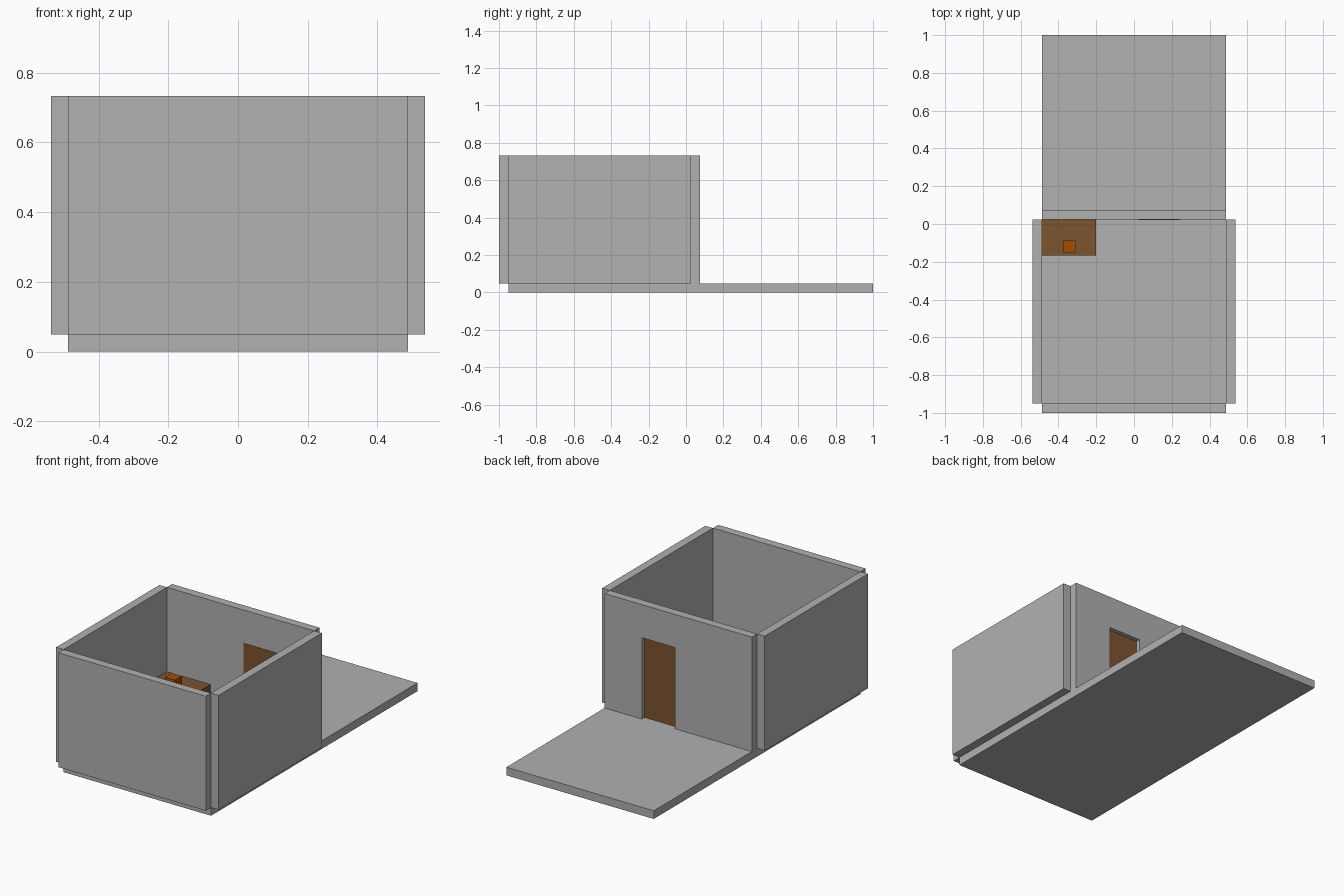
import bpy, bmesh

if "Cube" in bpy.data.objects:
    bpy.data.objects.remove(bpy.data.objects["Cube"])

def material(name, color):
    m = bpy.data.materials.new(name)
    m.diffuse_color = (*color, 1)
    m.use_nodes = True
    m.node_tree.nodes["Principled BSDF"].inputs["Base Color"].default_value = m.diffuse_color
    return m

grey = material("concrete", (0.44, 0.44, 0.44))
wood = material("wood", (0.205, 0.087, 0.028))
orange = material("orange", (0.36, 0.076, 0.002))

def finish(name, bm, mat):
    bmesh.ops.recalc_face_normals(bm, faces=bm.faces)
    me = bpy.data.meshes.new(name)
    bm.to_mesh(me)
    bm.free()
    me.materials.append(mat)
    ob = bpy.data.objects.new(name, me)
    bpy.context.collection.objects.link(ob)
    return ob

def prism(name, profile, y0, y1, mat=grey):
    """Extrude an (x, z) profile from y0 to y1."""
    bm = bmesh.new()
    face = bm.faces.new([bm.verts.new((x, y0, z)) for x, z in profile])
    new = bmesh.ops.extrude_face_region(bm, geom=[face])["geom"]
    bmesh.ops.translate(bm, vec=(0, y1 - y0, 0),
                        verts=[g for g in new if isinstance(g, bmesh.types.BMVert)])
    return finish(name, bm, mat)

def box(name, x, y, z, mat=grey):
    return prism(name, [(x[0], z[0]), (x[1], z[0]), (x[1], z[1]), (x[0], z[1])], *y, mat)

W, T = 0.487, 0.05            # half width, thickness
FLOOR, TOP = 0.049, 0.733
IN_F, IN_B = -0.95, 0.024     # inner faces of front and back walls
DOOR_X, DOOR_TOP = (0.022, 0.24), 0.535

# Floor slab running out into the patio
box("floor_slab", (-W, W), (IN_F, 1.0), (0, FLOOR))

# Walls meeting only at their corners
box("front_wall", (-W, W), (IN_F - T, IN_F), (FLOOR, TOP))
for side, s in (("left", -1), ("right", 1)):
    box(side + "_wall", sorted((s * W, s * (W + T))), (IN_F, IN_B), (FLOOR, TOP))

# Back wall with doorway notch
a, b = DOOR_X
prism("back_wall", [(-W, FLOOR), (a, FLOOR), (a, DOOR_TOP), (b, DOOR_TOP),
                    (b, FLOOR), (W, FLOOR), (W, TOP), (-W, TOP)], IN_B, IN_B + T)

# Door panel, recessed from the outside
box("door", DOOR_X, (IN_B - 0.002, IN_B + 0.025), (FLOOR, DOOR_TOP), wood)

# Counter in the back corner with a small block on top
box("counter", (-W, -0.2), (-0.168, IN_B), (FLOOR, 0.229), wood)
box("counter_block", (-0.377, -0.311), (-0.152, -0.087), (0.229, 0.292), orange)
